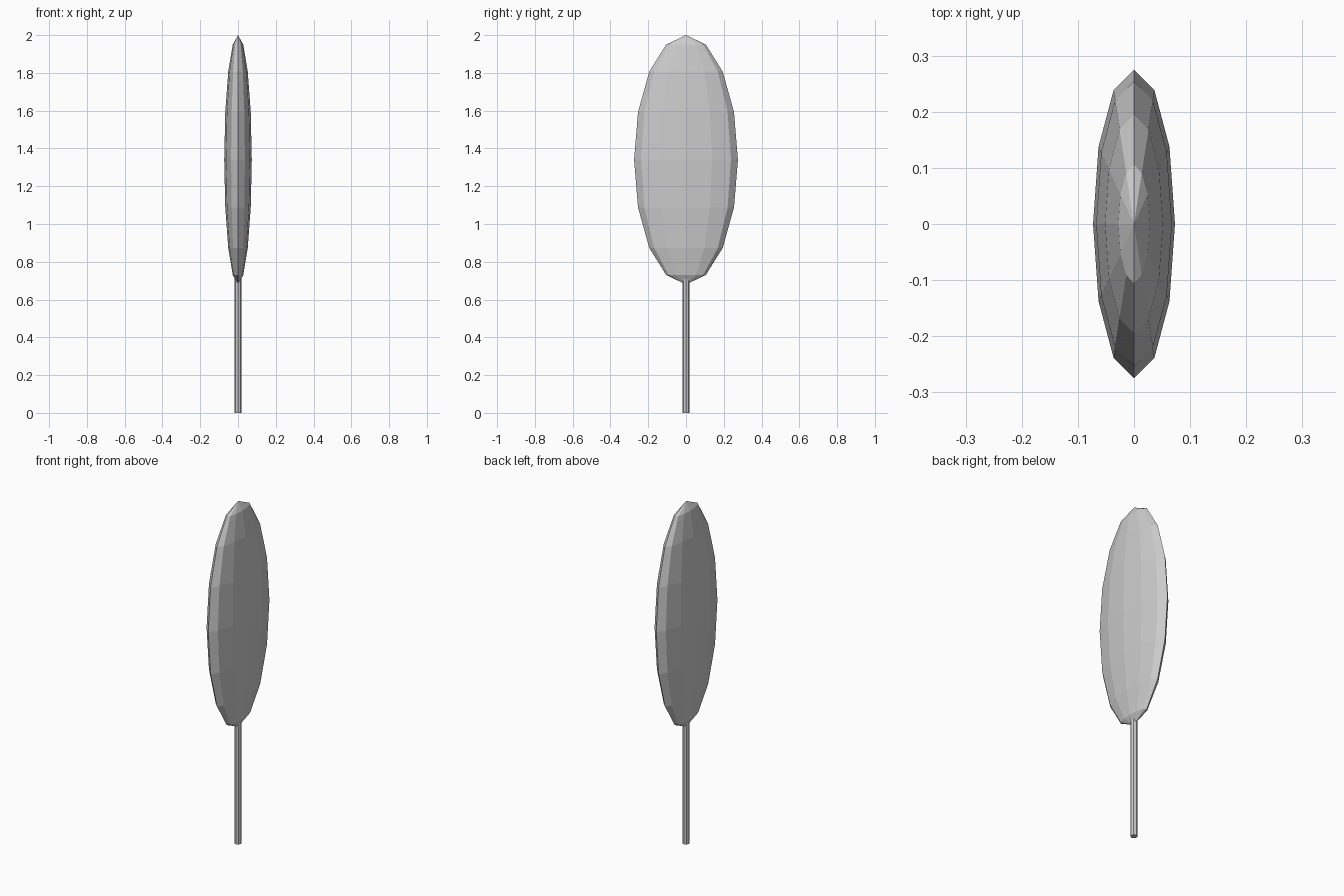
import bpy

cube = bpy.data.objects.get("Cube")
if cube:
    bpy.data.objects.remove(cube, do_unlink=True)

# Single plain grey material
grey = bpy.data.materials.new("light_grey")
grey.use_nodes = True
colour = (0.6, 0.6, 0.6, 1)
grey.diffuse_color = colour
grey.node_tree.nodes["Principled BSDF"].inputs["Base Color"].default_value = colour


def finish(name):
    """Name the active object, apply its scale and give it the flat grey look."""
    obj = bpy.context.object
    obj.name = name
    bpy.ops.object.transform_apply(location=False, rotation=False, scale=True)
    bpy.ops.object.shade_flat()
    obj.data.materials.append(grey)
    return obj


BOTTOM, TOP = 0.68, 2.0
CENTRE = (BOTTOM + TOP) / 2

# Flattened low-poly crown, wide along y and thin along x
bpy.ops.mesh.primitive_uv_sphere_add(segments=12, ring_count=8, radius=1,
                                     location=(0, 0, CENTRE))
bpy.context.object.scale = (0.073, 0.275, TOP - CENTRE)
finish("crown")

# Thin straight stem reaching just inside the crown
STEM_TOP = 0.74
bpy.ops.mesh.primitive_cylinder_add(vertices=8, radius=0.019, depth=STEM_TOP,
                                    location=(0, 0, STEM_TOP / 2))
finish("stem")
